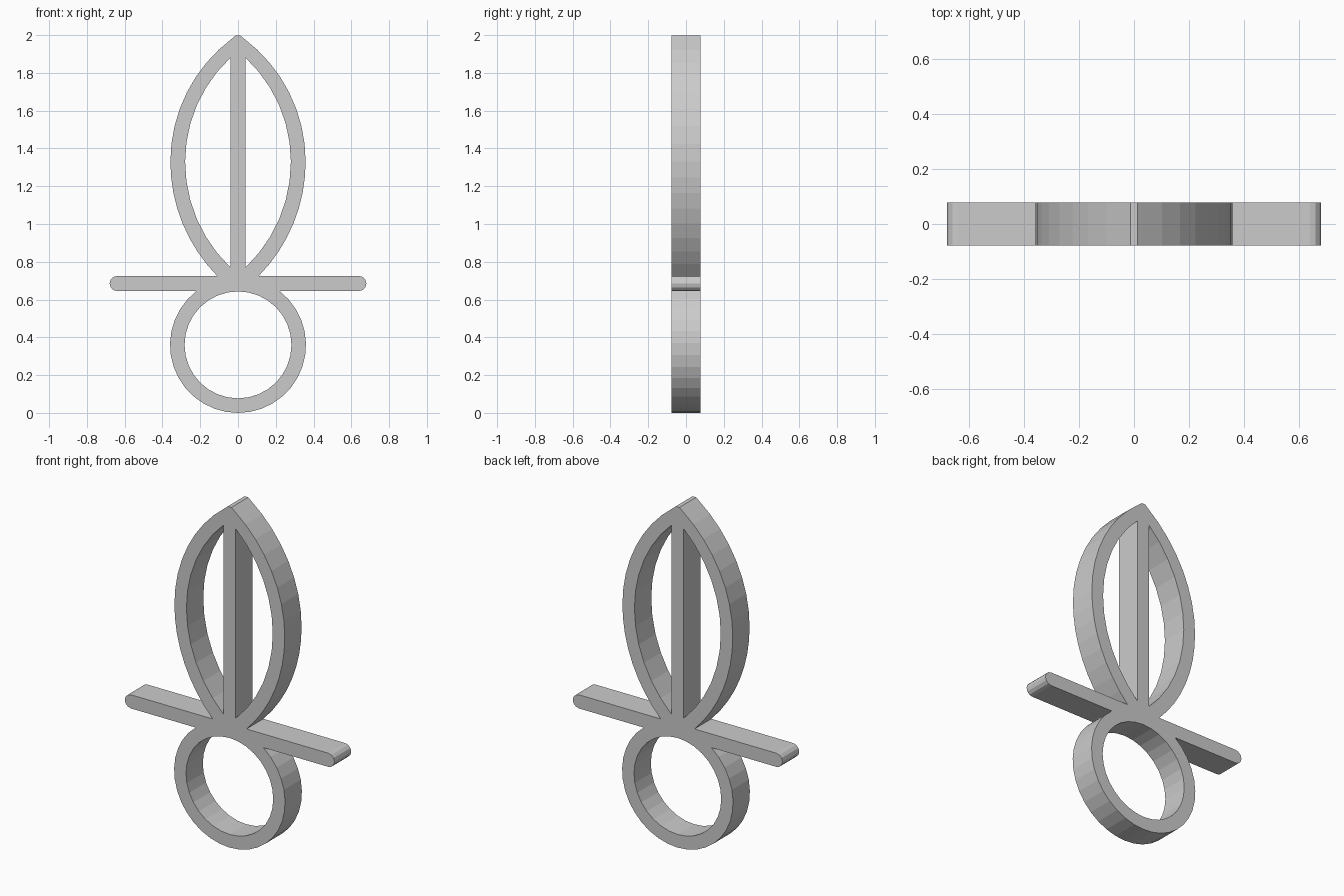
import bpy
import bmesh
import math

cube = bpy.data.objects.get("Cube")
if cube:
    bpy.data.objects.remove(cube, do_unlink=True)

DEPTH = 0.156
WIDEST_Z = 1.33           # height where the leaf is widest
RING_Z, RING_R, RING_HOLE = 0.36, 0.36, 0.283
BAR_LOW, BAR_HIGH, BAR_END = 0.645, 0.725, 0.68

grey = bpy.data.materials.new("plain grey")
grey.use_nodes = True
grey.diffuse_color = (0.6, 0.6, 0.6, 1)
grey.node_tree.nodes["Principled BSDF"].inputs["Base Color"].default_value = (0.6, 0.6, 0.6, 1)


def arc(cx, cz, r, start, end, n):
    """Points on a circle, angles in radians."""
    angles = [start + (end - start) * i / n for i in range(n + 1)]
    return [(cx + r * math.cos(a), cz + r * math.sin(a)) for a in angles]


def bow(x_end, z_end, x_max, n):
    """Arc from an end point to the widest point of the leaf."""
    dz, sag = z_end - WIDEST_Z, x_max - x_end
    r = (dz * dz + sag * sag) / (2 * sag)
    return arc(x_max - r, WIDEST_Z, r, math.asin(dz / r), 0, n)


def mirrored(points):
    return [(-x, z) for x, z in reversed(points)]


# Right half of the outline: leaf, rounded bar end, ring
half = [(0.012, 1.998)]
half += bow(0.03, 1.983, 0.358, 8)
half += bow(0.11, BAR_HIGH, 0.358, 8)[::-1][1:]
bar_r = (BAR_HIGH - BAR_LOW) / 2
half += arc(BAR_END - bar_r, BAR_LOW + bar_r, bar_r, math.pi / 2, -math.pi / 2, 6)
meet = math.asin((BAR_LOW - RING_Z) / RING_R)
half += arc(0, RING_Z, RING_R, meet, -math.pi / 2, 14)
outline = half + mirrored(half[:-1])

# Openings: one each side of the stem, and the ring hole
leaf_hole = bow(0.04, 1.88, 0.28, 6) + bow(0.04, 0.77, 0.28, 6)[::-1][1:]
ring_hole = arc(0, RING_Z, RING_HOLE, 0, 2 * math.pi, 32)[:-1]

# Extrude the whole profile as one plate
curve = bpy.data.curves.new("leaf_ring_frame", "CURVE")
curve.dimensions = "2D"
curve.fill_mode = "BOTH"
curve.extrude = DEPTH / 2
for points in (outline, leaf_hole, mirrored(leaf_hole), ring_hole):
    spline = curve.splines.new("POLY")
    spline.points.add(len(points) - 1)
    for p, (x, z) in zip(spline.points, points):
        p.co = (x, z, 0, 1)
    spline.use_cyclic_u = True
    spline.use_smooth = False
frame = bpy.data.objects.new("leaf_ring_frame", curve)
bpy.context.collection.objects.link(frame)
frame.rotation_euler.x = math.pi / 2

for other in bpy.context.selected_objects:
    other.select_set(False)
frame.select_set(True)
bpy.context.view_layer.objects.active = frame
bpy.ops.object.convert(target="MESH")
frame = bpy.context.view_layer.objects.active
bpy.ops.object.transform_apply(location=False, rotation=True, scale=False)

# Weld caps to walls
bm = bmesh.new()
bm.from_mesh(frame.data)
bmesh.ops.remove_doubles(bm, verts=bm.verts, dist=0.0005)
bmesh.ops.recalc_face_normals(bm, faces=bm.faces)
for f in bm.faces:
    f.smooth = False
bm.to_mesh(frame.data)
bm.free()
frame.data.materials.clear()
frame.data.materials.append(grey)
